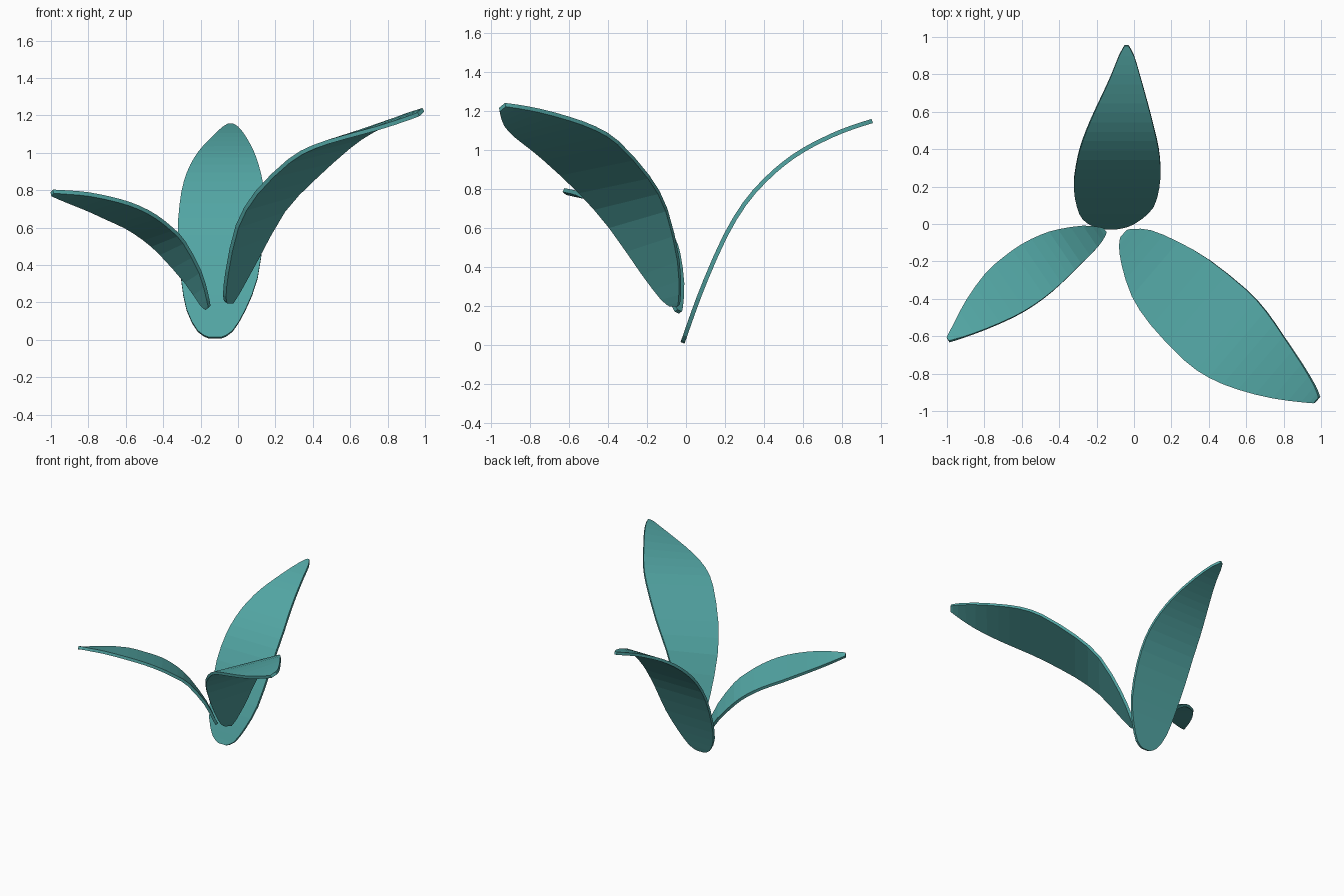
import bpy
from mathutils import Vector

teal = bpy.data.materials.new("teal")
teal.diffuse_color = (0.085, 0.38, 0.37, 1)


def resample(rows, sub=2):
    """Catmull-Rom interpolation through the cross-section rows."""
    p = [rows[0]] + rows + [rows[-1]]
    out = []
    for i in range(1, len(p) - 2):
        for k in range(sub):
            t = k / sub
            out.append([0.5 * (2 * b + (c - a) * t + (2 * a - 5 * b + 4 * c - d) * t * t
                               + (3 * b - a - 3 * c + d) * t ** 3)
                        for a, b, c, d in zip(*p[i - 1:i + 3])])
    return out + [rows[-1]]


def leaf(name, axis, rows, thickness=0.022):
    """Rows: distance along axis, right and left offsets, right and left heights."""
    a = Vector((axis[0], axis[1], 0)).normalized()
    c = Vector((-a.y, a.x, 0))
    verts = []
    for s, tr, tl, zr, zl in resample(rows):
        for t, z in ((tr, zr), (tl, zl)):
            verts.append(a * s + c * t + Vector((0, 0, z)))
    n = len(verts) // 2
    faces = [(2 * i, 2 * i + 2, 2 * i + 3, 2 * i + 1) for i in range(n - 1)]
    mesh = bpy.data.meshes.new(name)
    mesh.from_pydata(verts, [], faces)
    mesh.materials.append(teal)
    obj = bpy.data.objects.new(name, mesh)
    bpy.context.collection.objects.link(obj)
    mod = obj.modifiers.new("thickness", "SOLIDIFY")
    mod.thickness = thickness
    mod.offset = 0


# Tall back leaf, level from side to side
back = [(-0.018, 0.09, 0.155, 0.01), (-0.005, 0.03, 0.215, 0.045),
        (0.035, -0.04, 0.275, 0.16), (0.1, -0.105, 0.305, 0.33),
        (0.2, -0.135, 0.322, 0.555), (0.3, -0.142, 0.312, 0.722),
        (0.4, -0.132, 0.29, 0.838), (0.5, -0.11, 0.255, 0.928),
        (0.6, -0.085, 0.212, 0.997), (0.7, -0.058, 0.165, 1.05),
        (0.8, -0.03, 0.12, 1.095), (0.9, 0.0, 0.08, 1.13),
        (0.955, 0.03, 0.05, 1.147)]
leaf("back_leaf", (0, 1), [(s, r, l, z, z) for s, r, l, z in back])

# Large front right leaf
leaf("front_right_leaf", (0.76, -0.65), [
    (0.0, -0.10, -0.05, 0.2, 0.2), (0.025, -0.14, -0.02, 0.235, 0.26),
    (0.1, -0.207, 0.035, 0.365, 0.43), (0.25, -0.30, 0.083, 0.605, 0.69),
    (0.43, -0.352, 0.116, 0.785, 0.86), (0.68, -0.378, 0.124, 0.955, 1.035),
    (0.84, -0.363, 0.105, 1.03, 1.11), (1.0, -0.31, 0.063, 1.08, 1.16),
    (1.17, -0.225, 0.015, 1.13, 1.2), (1.3, -0.14, -0.03, 1.18, 1.222),
    (1.355, -0.10, -0.06, 1.205, 1.23)])

# Small front left leaf
leaf("front_left_leaf", (-0.826, -0.564), [
    (0.155, -0.07, -0.045, 0.165, 0.175), (0.175, -0.092, -0.03, 0.19, 0.22),
    (0.24, -0.145, -0.005, 0.31, 0.36), (0.36, -0.204, 0.018, 0.46, 0.52),
    (0.45, -0.232, 0.035, 0.54, 0.59), (0.56, -0.248, 0.051, 0.605, 0.655),
    (0.68, -0.246, 0.057, 0.65, 0.707), (0.81, -0.228, 0.048, 0.695, 0.745),
    (0.97, -0.169, 0.018, 0.735, 0.777), (1.09, -0.105, -0.013, 0.76, 0.788),
    (1.17, -0.06, -0.038, 0.778, 0.793)])
